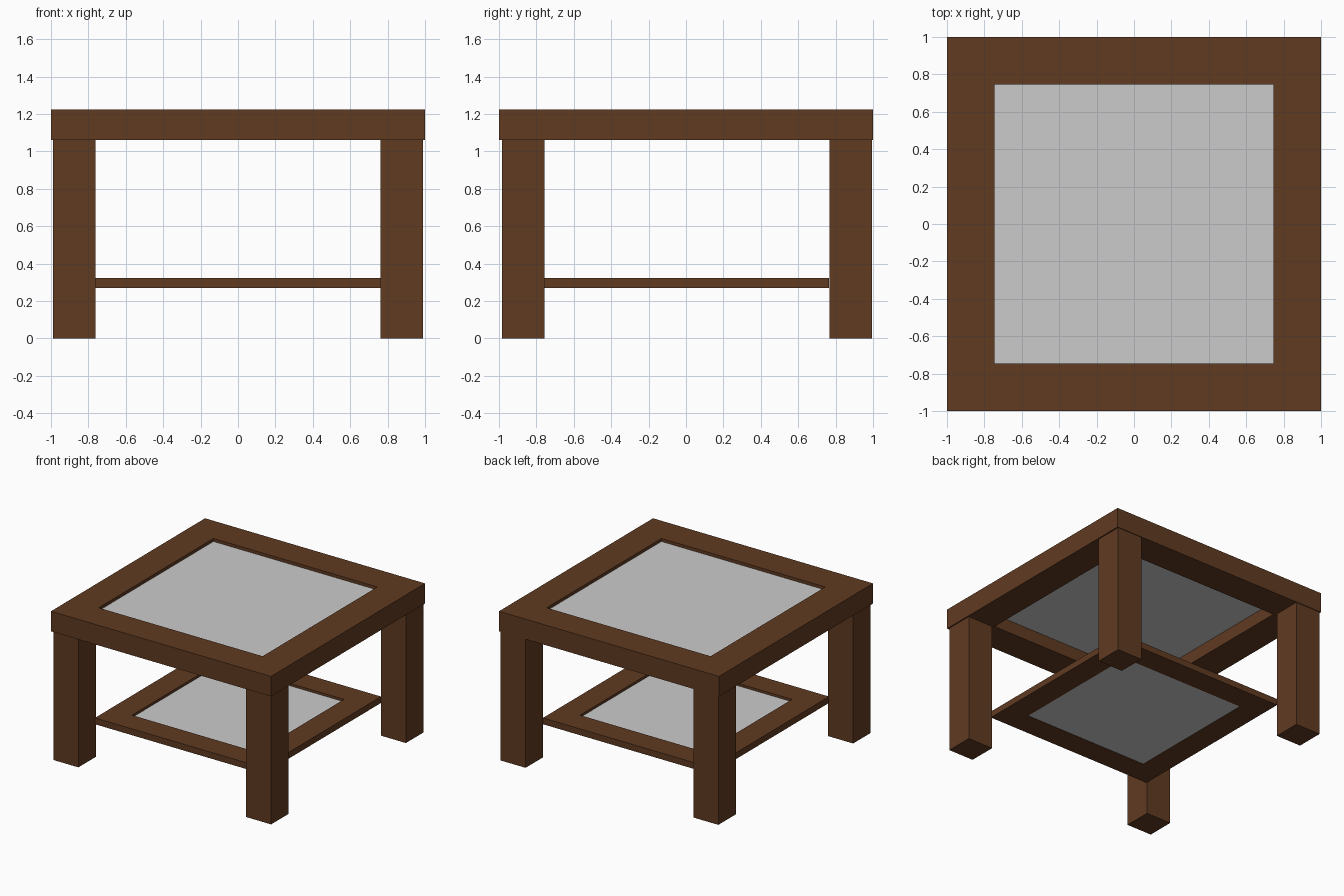
import bpy, bmesh

if "Cube" in bpy.data.objects:
    bpy.data.objects.remove(bpy.data.objects["Cube"])

def material(name, rgb):
    m = bpy.data.materials.new(name)
    m.diffuse_color = (*rgb, 1.0)
    m.use_nodes = True
    m.node_tree.nodes["Principled BSDF"].inputs["Base Color"].default_value = m.diffuse_color
    return m

WOOD = material("dark brown wood", (0.117, 0.043, 0.0155))
GLASS = material("pale grey glass", (0.60, 0.60, 0.60))

def finish(bm, name, mat):
    bmesh.ops.recalc_face_normals(bm, faces=bm.faces)
    me = bpy.data.meshes.new(name)
    bm.to_mesh(me)
    bm.free()
    me.materials.append(mat)
    ob = bpy.data.objects.new(name, me)
    bpy.context.collection.objects.link(ob)
    return ob

def box(name, x, y, z0, z1, half, mat):
    """Square-section box centred on (x, y)."""
    bm = bmesh.new()
    bmesh.ops.create_cube(bm, size=1)
    for v in bm.verts:
        v.co = (x + v.co.x * 2 * half, y + v.co.y * 2 * half,
                z0 if v.co.z < 0 else z1)
    return finish(bm, name, mat)

def frame(name, outer, inner, z0, z1, mat):
    """Square picture frame: a rectangular section swept round four corners."""
    bm = bmesh.new()
    section = [(outer, z0), (outer, z1), (inner, z1), (inner, z0)]
    corners = [(-1, -1), (1, -1), (1, 1), (-1, 1)]
    rings = [[bm.verts.new((r * cx, r * cy, z)) for r, z in section]
             for cx, cy in corners]
    for i in range(4):
        a, b = rings[i], rings[(i + 1) % 4]
        for j in range(4):
            k = (j + 1) % 4
            bm.faces.new((a[j], b[j], b[k], a[k]))
    return finish(bm, name, mat)

# Table top: thick frame with a recessed glass pane
frame("top_frame", 1.0, 0.745, 1.06, 1.225, WOOD)
box("top_glass", 0, 0, 1.165, 1.20, 0.745, GLASS)

# Lower shelf: thin frame with its own pane
frame("shelf_frame", 0.765, 0.567, 0.27, 0.322, WOOD)
box("shelf_glass", 0, 0, 0.273, 0.302, 0.567, GLASS)

# Four square legs, set very slightly towards the back
for sx, side in ((-1, "left"), (1, "right")):
    for sy, end in ((-1, "front"), (1, "back")):
        box(f"{end}_{side}_leg", sx * 0.876, sy * 0.875 + 0.005,
            0.0, 1.06, 0.114, WOOD)
